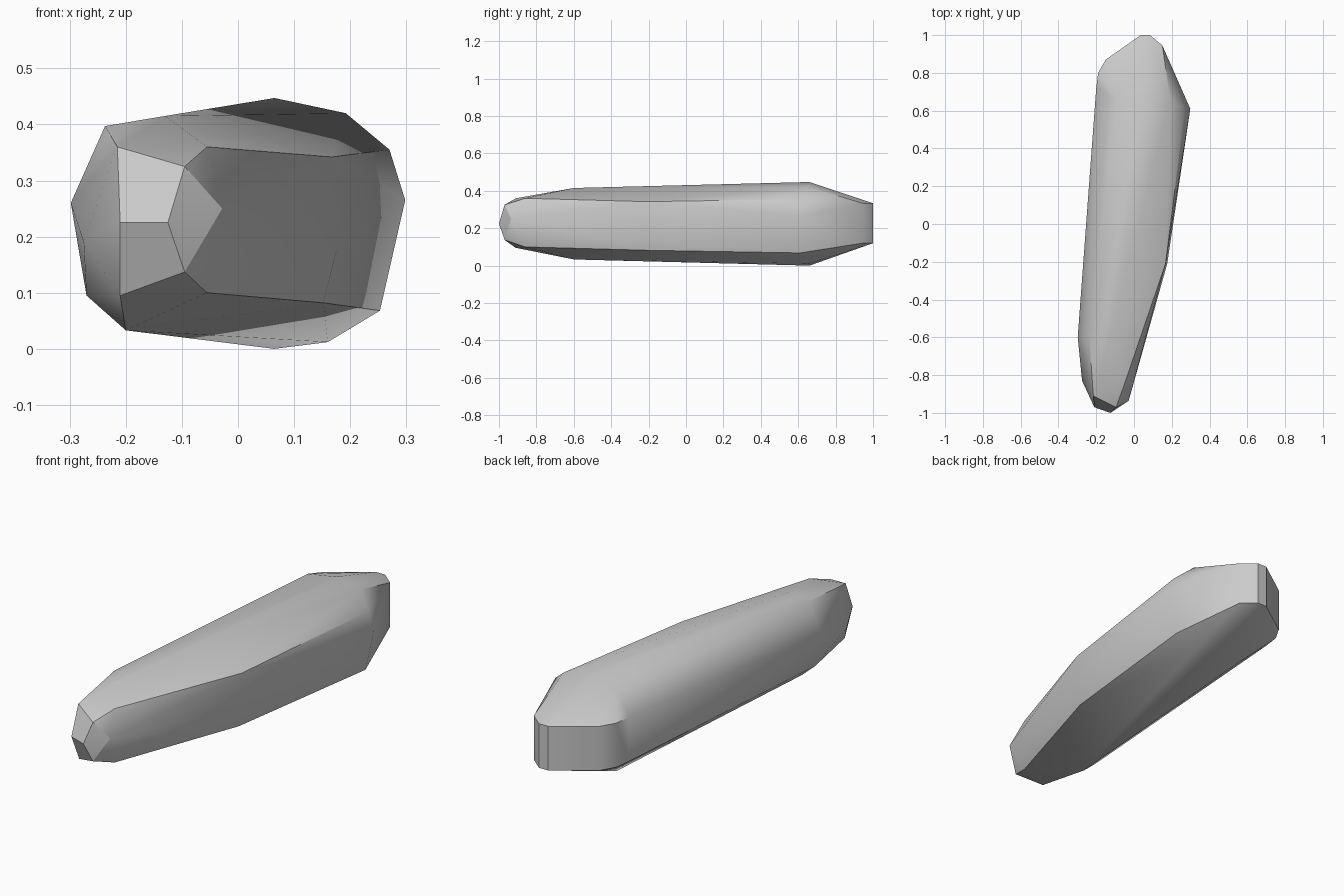
import bpy
import bmesh
import math

# Remove the default cube only
default_cube = bpy.data.objects.get("Cube")
if default_cube:
    bpy.data.objects.remove(default_cube, do_unlink=True)


def flat_material(name, colour):
    material = bpy.data.materials.new(name)
    material.use_nodes = True
    material.diffuse_color = colour
    material.node_tree.nodes["Principled BSDF"].inputs["Base Color"].default_value = colour
    return material


def section(bm, y, outline):
    """Add the corners of one cross-section of the stone, given as (x, z)."""
    for x, z in outline:
        bm.verts.new((x, y, z))


def wall(bm, bottom, top, plan):
    """Add an upright band, given as (x, y) corners between two heights."""
    for x, y in plan:
        bm.verts.new((x, y, bottom))
        bm.verts.new((x, y, top))


def hull_object(name, bm, material, smooth_angle):
    """Wrap the corners in a faceted skin and turn it into an object."""
    result = bmesh.ops.convex_hull(bm, input=bm.verts[:])
    loose = {v for v in result["geom_interior"] if isinstance(v, bmesh.types.BMVert)}
    loose.update(v for v in bm.verts if not v.link_faces)
    bmesh.ops.delete(bm, geom=list(loose), context="VERTS")
    bmesh.ops.dissolve_limit(bm, angle_limit=math.radians(1),
                             verts=bm.verts[:], edges=bm.edges[:])
    bmesh.ops.recalc_face_normals(bm, faces=bm.faces[:])
    mesh = bpy.data.meshes.new(name)
    bm.to_mesh(mesh)
    bm.free()
    mesh.materials.append(material)
    obj = bpy.data.objects.new(name, mesh)
    bpy.context.collection.objects.link(obj)
    bpy.ops.object.select_all(action="DESELECT")
    obj.select_set(True)
    bpy.context.view_layer.objects.active = obj
    bpy.ops.object.shade_smooth_by_angle(angle=math.radians(smooth_angle))
    return obj


stone_grey = flat_material("stone grey", (0.6, 0.6, 0.6, 1))
stone = bmesh.new()

# Chipped narrow tip
section(stone, -1, [(-0.125, 0.225)])
section(stone, -0.97, [(-0.21, 0.225), (-0.095, 0.325), (-0.095, 0.137)])
section(stone, -0.935, [(-0.028, 0.25)])
section(stone, -0.91, [(-0.215, 0.36), (-0.21, 0.095)])
section(stone, -0.86, [(-0.055, 0.36), (-0.055, 0.10)])
section(stone, -0.83, [(-0.275, 0.19)])

# Front shoulder
section(stone, -0.6, [(-0.298, 0.26), (-0.237, 0.397), (-0.13, 0.415),
                      (-0.27, 0.095), (-0.2, 0.033)])

# Bend along the long side
section(stone, -0.21, [(0.167, 0.342), (0.176, 0.177), (0.152, 0.082)])

# Thick rear shoulder
section(stone, 0.61, [(0.27, 0.355), (0.298, 0.265), (0.253, 0.068)])
section(stone, 0.66, [(0.192, 0.42), (0.065, 0.447), (-0.09, 0.42),
                      (0.16, 0.012), (0.065, 0), (-0.09, 0.02)])

# Upright band around the blunt rear end
wall(stone, 0.12, 0.333, [(0.15, 0.945), (0.085, 1), (0.035, 1),
                          (-0.15, 0.87), (-0.19, 0.8), (-0.2, 0.72)])

hull_object("long_stone", stone, stone_grey, 30)
